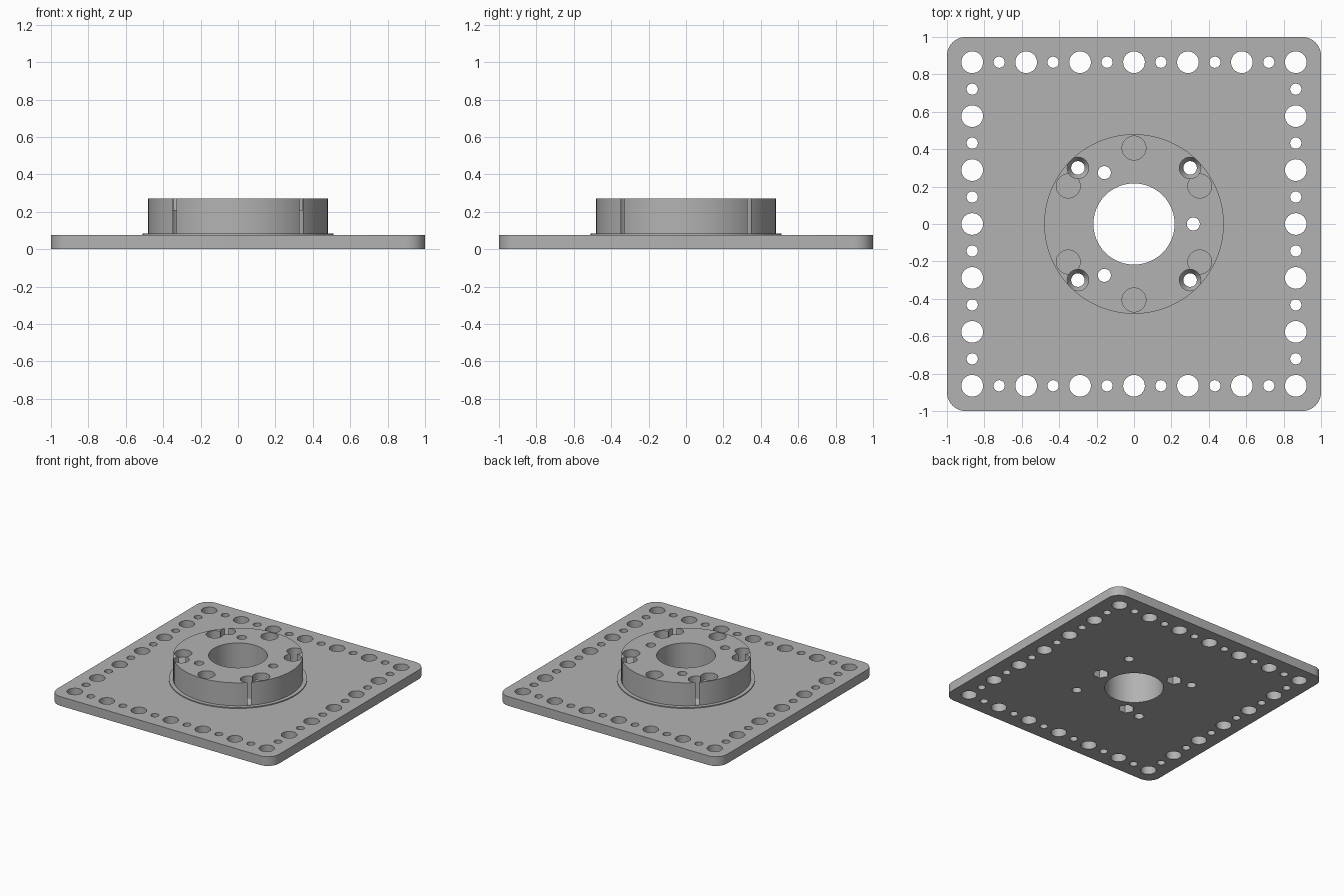
import bpy, bmesh, math
from mathutils import Matrix

cube = bpy.data.objects.get("Cube")
if cube:
    bpy.data.objects.remove(cube, do_unlink=True)

PLATE_TOP, STEP_TOP, TOP = 0.075, 0.083, 0.27
PITCH = 0.2883

grey = bpy.data.materials.new("plain grey")
grey.use_nodes = True
colour = (0.45, 0.45, 0.45, 1)
grey.diffuse_color = colour
grey.node_tree.nodes["Principled BSDF"].inputs["Base Color"].default_value = colour


def turned(bm, profile, x=0, y=0, sides=48, angle=0):
    """Closed solid turned about a vertical axis; profile is (radius, z) from bottom to top."""
    rings = [[bm.verts.new((x + r * math.cos(angle + math.tau * i / sides),
                            y + r * math.sin(angle + math.tau * i / sides), z))
              for i in range(sides)] for r, z in profile]
    for low, high in zip(rings, rings[1:]):
        for i in range(sides):
            j = (i + 1) % sides
            bm.faces.new((low[i], low[j], high[j], high[i]))
    bm.faces.new(rings[0][::-1])
    bm.faces.new(rings[-1])


def finish(bm, name):
    mesh = bpy.data.meshes.new(name)
    bm.to_mesh(mesh)
    bm.free()
    mesh.materials.append(grey)
    obj = bpy.data.objects.new(name, mesh)
    bpy.context.collection.objects.link(obj)
    return obj


def combine(target, tool, operation):
    mod = target.modifiers.new(tool.name, 'BOOLEAN')
    mod.operation, mod.solver, mod.object = operation, 'EXACT', tool
    tool.hide_render = True
    bpy.context.view_layer.objects.active = target
    bpy.ops.object.modifier_apply(modifier=mod.name)
    bpy.data.objects.remove(tool, do_unlink=True)


def polar(radius, degrees):
    a = math.radians(degrees)
    return radius * math.cos(a), radius * math.sin(a)


# Square plate with rounded corners
bm = bmesh.new()
bmesh.ops.create_cube(bm, size=1, matrix=Matrix.Translation((0, 0, PLATE_TOP / 2))
                      @ Matrix.Diagonal((2, 2, PLATE_TOP, 1)))
corners = [e for e in bm.edges if abs(e.verts[0].co.z - e.verts[1].co.z) > 0.01]
bmesh.ops.bevel(bm, geom=corners, offset=0.1, segments=10, profile=0.5, affect='EDGES')
plate = finish(bm, "mounting_plate")

# Raised hub with a thin step at its foot
bm = bmesh.new()
turned(bm, [(0.51, 0.04), (0.51, STEP_TOP), (0.48, STEP_TOP), (0.48, TOP)], sides=128)
combine(plate, finish(bm, "hub"), 'UNION')

# Border holes, alternately large and small, and the centre bore
bm = bmesh.new()
spots = set()
for i in range(-6, 7):
    for s in (-6, 6):
        spots |= {(i, s), (s, i)}
for i, j in sorted(spots):
    large = (i + j) % 2 == 0
    r = 0.058 if large else 0.03
    turned(bm, [(r, -0.1), (r, 0.2)], i * PITCH / 2, j * PITCH / 2, 32 if large else 24)
turned(bm, [(0.217, -0.1), (0.217, 0.4)], sides=96)
combine(plate, finish(bm, "border_holes_and_bore"), 'DIFFERENCE')

# Four deep counterbored screw holes that just break the hub wall
bm = bmesh.new()
for k in range(4):
    x, y = polar(0.4243, 45 + 90 * k)
    turned(bm, [(0.036, -0.1), (0.036, 0.05), (0.057, STEP_TOP + 0.002), (0.057, 0.4)], x, y)
combine(plate, finish(bm, "counterbored_holes"), 'DIFFERENCE')

# Six shallow round pockets in the hub top
bm = bmesh.new()
for k in range(6):
    x, y = polar(0.406, 30 + 60 * k)
    turned(bm, [(0.064, TOP - 0.06), (0.064, 0.4)], x, y)
combine(plate, finish(bm, "round_pockets"), 'DIFFERENCE')

# Three bolt holes, then hexagonal nut pockets from below
bm = bmesh.new()
for k in range(3):
    x, y = polar(0.317, 120 * k)
    turned(bm, [(0.035, -0.1), (0.035, 0.4)], x, y, 32)
combine(plate, finish(bm, "bolt_holes"), 'DIFFERENCE')
bm = bmesh.new()
for k in range(3):
    x, y = polar(0.317, 120 * k)
    turned(bm, [(0.06, -0.1), (0.06, 0.08)], x, y, 6)
combine(plate, finish(bm, "nut_pockets"), 'DIFFERENCE')

# Smooth curved walls, sharp rims
bpy.ops.object.select_all(action='DESELECT')
plate.select_set(True)
bpy.context.view_layer.objects.active = plate
bpy.ops.object.shade_smooth_by_angle(angle=math.radians(30))
